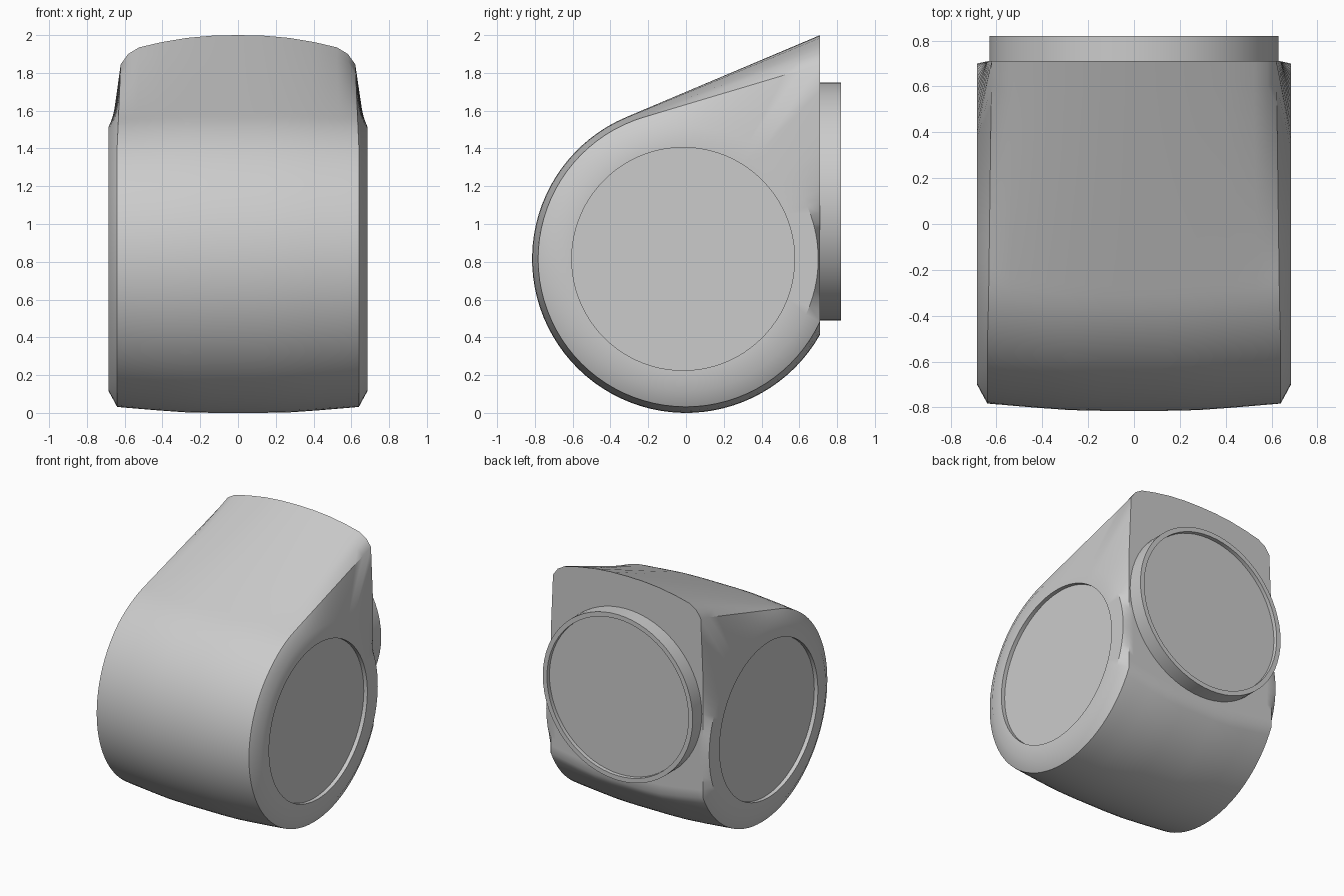
import bpy, bmesh, math
from mathutils import Vector

cube = bpy.data.objects.get("Cube")
if cube:
    bpy.data.objects.remove(cube, do_unlink=True)

grey = bpy.data.materials.new("plain grey")
grey.use_nodes = True
colour = (0.6, 0.6, 0.6, 1)
grey.diffuse_color = colour
grey.node_tree.nodes["Principled BSDF"].inputs["Base Color"].default_value = colour

AXLE_Z = 0.815   # height of the round belly's centre
BACK_Y = 0.71    # flat back plane


def finish(bm, name):
    """Turn a bmesh into a smooth-shaded object with crisp edges."""
    bmesh.ops.recalc_face_normals(bm, faces=bm.faces)
    mesh = bpy.data.meshes.new(name)
    bm.to_mesh(mesh)
    bm.free()
    mesh.materials.append(grey)
    obj = bpy.data.objects.new(name, mesh)
    bpy.context.collection.objects.link(obj)
    bpy.ops.object.select_all(action='DESELECT')
    obj.select_set(True)
    bpy.context.view_layer.objects.active = obj
    bpy.ops.object.shade_smooth_by_angle(angle=math.radians(32))
    return obj


def loft(bm, rings, close_ends=False):
    """Skin consecutive closed rings of points with quads."""
    loops = [[bm.verts.new(p) for p in ring] for ring in rings]
    for a, b in zip(loops, loops[1:]):
        for i in range(len(a)):
            j = (i + 1) % len(a)
            bm.faces.new((a[i], a[j], b[j], b[i]))
    if close_ends:
        bm.faces.new(loops[0])
        bm.faces.new(loops[-1])


def spread(a, b, n):
    return [a + (b - a) * i / n for i in range(n)]


def outline(radius, top):
    """Teardrop outline: angles and (y, z) points around the belly centre."""
    corner = Vector((BACK_Y, top - AXLE_Z))
    a_corner = math.atan2(corner.y, corner.x)
    a_tangent = a_corner + math.acos(radius / corner.length)
    a_low = -math.acos(BACK_Y / radius)
    angles = (spread(a_low, a_corner, 20) + spread(a_corner, a_tangent, 16)
              + spread(a_tangent, a_low + math.tau, 56))
    points = []
    for a in angles:
        r = radius
        if a_corner <= a < a_tangent:
            r = radius / math.cos(a - a_tangent)
        elif a < a_corner:
            r = BACK_Y / math.cos(a)
        points.append((r * math.cos(a), AXLE_Z + r * math.sin(a)))
    return angles, points


# Crowned housing: half-width, belly radius and crest height of each section
sections = [(0, 0.815, 2.0), (0.14, 0.815, 1.997), (0.28, 0.812, 1.985),
            (0.42, 0.802, 1.962), (0.54, 0.792, 1.935), (0.6, 0.787, 1.90),
            (0.64, 0.783, 1.845)]
half = []
for x, radius, top in sections:
    angles, points = outline(radius, top)
    ring = []
    for y, z in points:
        pinch = 0.03 * min(max((z - 1.4) / 0.45, 0), 1) * x
        ring.append((x - pinch, y, z))
    half.append(ring)
# Side: chamfer to a flat round face, then the wall of a shallow recess
for x, radius, y0 in [(0.685, 0.70, 0), (0.685, 0.59, -0.015), (0.65, 0.59, -0.015)]:
    half.append([(x, y0 + radius * math.cos(a), AXLE_Z + radius * math.sin(a))
                 for a in angles])
mirrored = [[(-x, y, z) for x, y, z in ring] for ring in half[:0:-1]]
bm = bmesh.new()
loft(bm, mirrored + half)
finish(bm, "housing")


def circle(radius, n=64):
    return [(radius * math.cos(math.tau * i / n), radius * math.sin(math.tau * i / n))
            for i in range(n)]


# Recessed side caps
for side, name in ((1, "left_side_cap"), (-1, "right_side_cap")):
    bm = bmesh.new()
    loft(bm, [[(side * x, u - 0.015, v + AXLE_Z) for u, v in circle(0.592)]
              for x in (0.62, 0.655)], True)
    finish(bm, name)

# Round collar on the back, with a thin rim
bm = bmesh.new()
loft(bm, [[(u, y, v + 1.12) for u, v in circle(r)]
          for r, y in ((0.63, 0.66), (0.63, 0.82), (0.595, 0.82), (0.595, 0.785))])
finish(bm, "back_collar")

# Cap set into the collar
bm = bmesh.new()
loft(bm, [[(u, y, v + 1.12) for u, v in circle(0.597)] for y in (0.66, 0.79)], True)
finish(bm, "back_cap")
